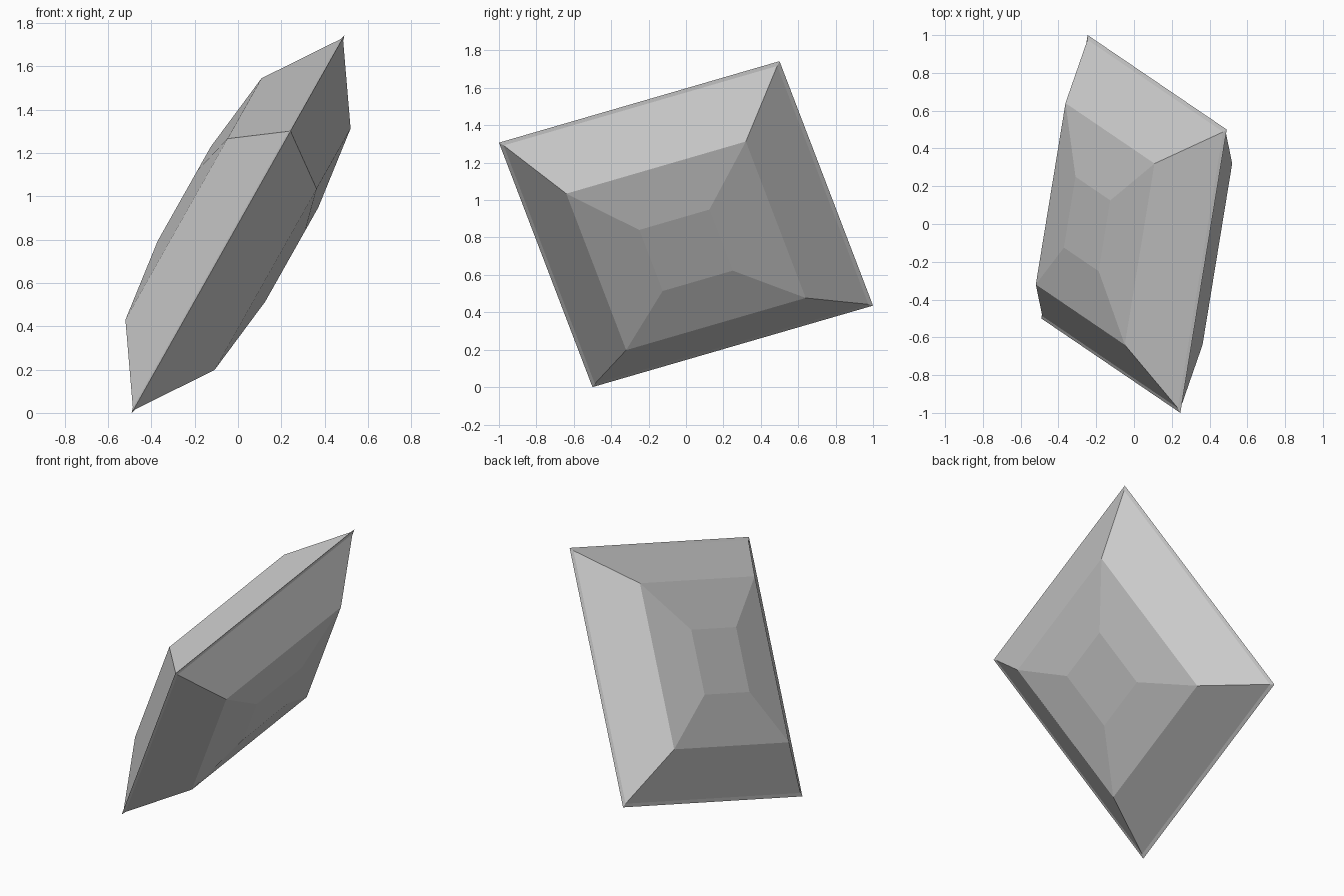
import bpy
import bmesh
from math import radians
from mathutils import Matrix

cube = bpy.data.objects.get("Cube")
if cube:
    bpy.data.objects.remove(cube)

# Plain grey stone
grey = bpy.data.materials.new("stone_grey")
grey.use_nodes = True
colour = (0.6, 0.6, 0.6, 1)
grey.diffuse_color = colour
grey.node_tree.nodes["Principled BSDF"].inputs["Base Color"].default_value = colour

# One half of the cut: (scale of the square, height above the girdle)
half = [(0.975, 0.008), (0.64, 0.236), (0.25, 0.285)]
profile = [(s, -h) for s, h in reversed(half)] + [(1, 0)] + half

# Stack of square rings joined by flat facets, with a table at each end
bm = bmesh.new()
corners = [(1, 0.5), (-0.5, 1), (-1, -0.5), (0.5, -1)]
rings = [[bm.verts.new((h, s * a, s * b)) for a, b in corners] for s, h in profile]
for low, high in zip(rings, rings[1:]):
    for i in range(4):
        j = (i + 1) % 4
        bm.faces.new((low[i], low[j], high[j], high[i]))
bm.faces.new(list(reversed(rings[0])))
bm.faces.new(rings[-1])

# Mirror the square's turn, lean the stone over and stand it on the ground
turn = Matrix.Diagonal((1, -1, 1, 1))
lean = Matrix.Rotation(radians(29.4), 4, 'Y')
bm.transform(lean @ turn)
lowest = min(v.co.z for v in bm.verts)
bmesh.ops.translate(bm, verts=bm.verts, vec=(0, 0, -lowest))
bmesh.ops.recalc_face_normals(bm, faces=bm.faces)

mesh = bpy.data.meshes.new("faceted_gem")
bm.to_mesh(mesh)
bm.free()
mesh.materials.append(grey)
gem = bpy.data.objects.new("faceted_gem", mesh)
bpy.context.collection.objects.link(gem)
